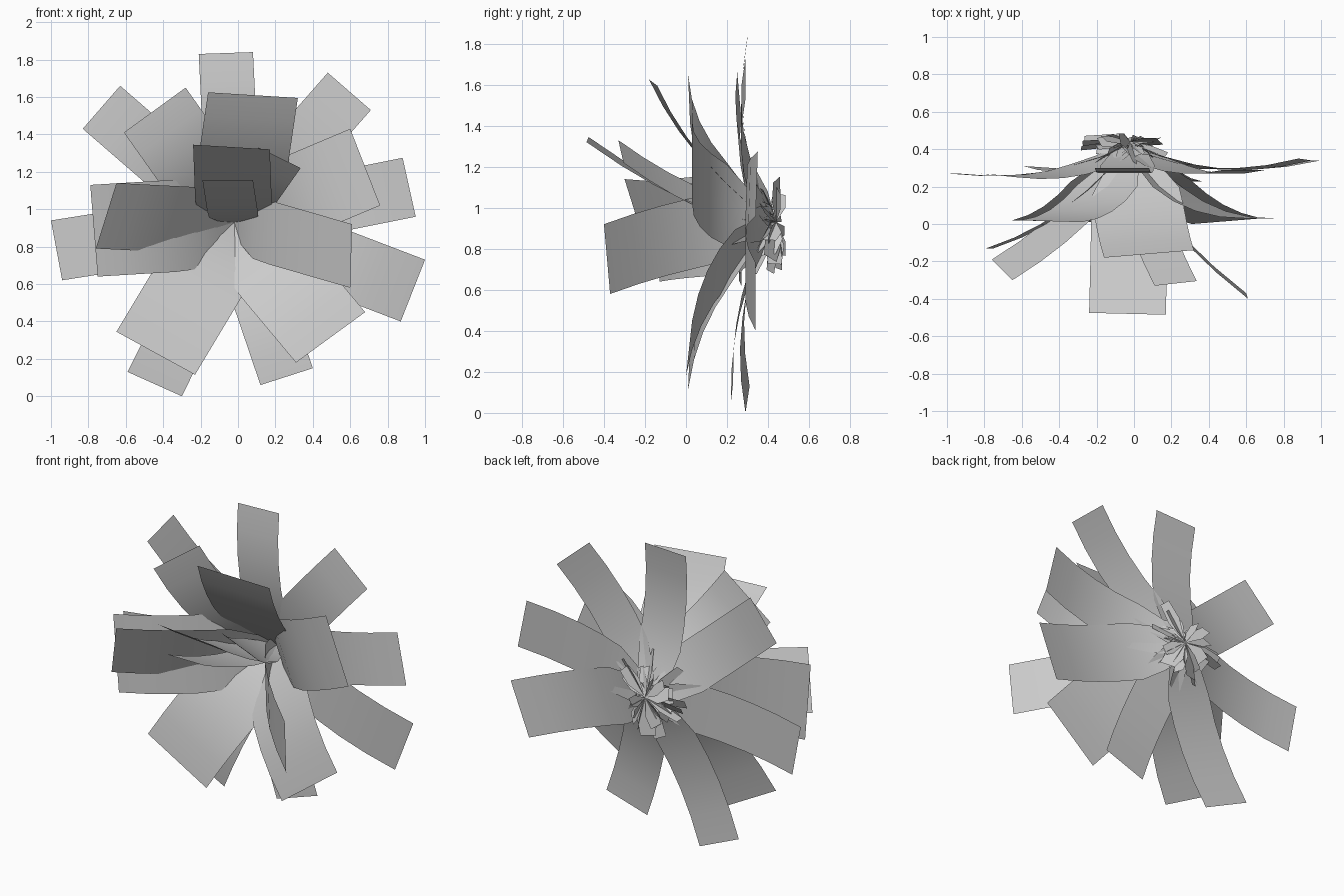
import bpy, bmesh, math, random
from mathutils import Vector

if "Cube" in bpy.data.objects:
    bpy.data.objects.remove(bpy.data.objects["Cube"])

random.seed(4)
C = Vector((-0.02, 0.42, 0.93))   # where all petals meet


def mesh_object(name, bm, smooth=True):
    me = bpy.data.meshes.new(name)
    bm.to_mesh(me)
    bm.free()
    ob = bpy.data.objects.new(name, me)
    bpy.context.collection.objects.link(ob)
    for p in me.polygons:
        p.use_smooth = smooth
    return ob


def petal(name, a, b, reach, depth, base=0.3, rows=7):
    """Bent strip from the heart to tip edge a-b; reach/depth place the bend."""
    a, b = Vector(a), Vector(b)
    tip, half = (a + b) / 2, (b - a) / 2
    out = Vector((tip.x - C.x, 0, tip.z - C.z)).normalized()
    bend = Vector((C.x, depth, C.z)) + out * reach
    bm = bmesh.new()
    grid = []
    for i in range(rows):
        t = i / (rows - 1)
        mid = C * (1 - t) ** 2 + bend * 2 * t * (1 - t) + tip * t * t
        w = min(1, base + 2.0 * t)
        grid.append([bm.verts.new(mid + half * s * w) for s in (-1, 0, 1)])
    for r0, r1 in zip(grid, grid[1:]):
        for j in range(2):
            bm.faces.new((r0[j], r0[j + 1], r1[j + 1], r1[j]))
    mesh_object(name, bm)


# Outer ring: eight narrow, nearly flat petals
outer = [
    ((-0.21, 0.30, 1.83), (0.08, 0.30, 1.84)),
    ((0.48, 0.29, 1.73), (0.71, 0.29, 1.53)),
    ((0.88, 0.35, 1.275), (0.95, 0.34, 0.96)),
    ((1.0, 0.34, 0.73), (0.87, 0.34, 0.40)),
    ((0.40, 0.23, 0.15), (0.12, 0.22, 0.06)),
    ((-0.30, 0.29, 0.0), (-0.59, 0.31, 0.13)),
    ((-0.94, 0.27, 0.62), (-1.0, 0.27, 0.94)),
    ((-0.83, 0.27, 1.43), (-0.63, 0.25, 1.66)),
]
for k, (a, b) in enumerate(outer):
    petal(f"outer_petal_{k + 1}", a, b, 0.42, 0.21, 0.45)

# Middle ring: wide petals flaring forward: tip edge, bend depth
middle = [
    ((-0.61, 0.02, 1.41), (-0.28, 0.01, 1.65), 0.04),
    ((-0.16, -0.18, 1.625), (0.32, -0.14, 1.595), 0.02),
    ((0.60, 0.03, 1.43), (0.76, 0.03, 1.02), 0.02),
    ((0.68, 0.03, 0.45), (0.31, 0.0, 0.18), 0.08),
    ((-0.23, 0.01, 0.115), (-0.65, 0.02, 0.345), 0.08),
    ((-0.75, -0.13, 0.64), (-0.79, -0.13, 1.13), 0.02),
]
for k, (a, b, depth) in enumerate(middle):
    petal(f"middle_petal_{k + 1}", a, b, 0.29, depth, 0.3)

# Inner petals reaching furthest to the front: tip edge, bend reach
inner = [
    ((0.61, -0.40, 0.92), (0.60, -0.37, 0.58), 0.08),
    ((-0.76, -0.19, 0.79), (-0.65, -0.30, 1.14), 0.22),
    ((-0.24, -0.475, 1.345), (0.17, -0.485, 1.32), 0.03),
    ((-0.19, -0.45, 1.155), (0.08, -0.45, 1.155), 0.0),
    ((0.11, -0.33, 1.33), (0.335, -0.305, 1.22), 0.10),
]
for k, (a, b, reach) in enumerate(inner):
    petal(f"inner_petal_{k + 1}", a, b, reach, 0.04, 0.3)

# Crumpled tuft of small leaflets at the back
bm = bmesh.new()
heart = C + Vector((0, 0.02, 0))
for k in range(40):
    ang = k * 2.39996
    out = Vector((math.cos(ang), 0, math.sin(ang)))
    tip = heart + out * random.uniform(0.14, 0.27)
    tip.y += random.uniform(-0.14, 0.03)
    side = Vector((-out.z, 0, out.x)) * random.uniform(-1, 1)
    side.y = random.uniform(-0.7, 0.7)
    side = side.normalized() * random.uniform(0.03, 0.06)
    mid = heart.lerp(tip, 0.55)
    v = [bm.verts.new(p) for p in (
        heart, mid + side, tip + side * 0.8, tip - side * 0.8, mid - side)]
    for q in v:
        q.co.y = min(q.co.y, 0.485)
    bm.faces.new((v[0], v[1], v[4]))
    bm.faces.new((v[1], v[2], v[3], v[4]))
mesh_object("back_tuft", bm, smooth=False)
